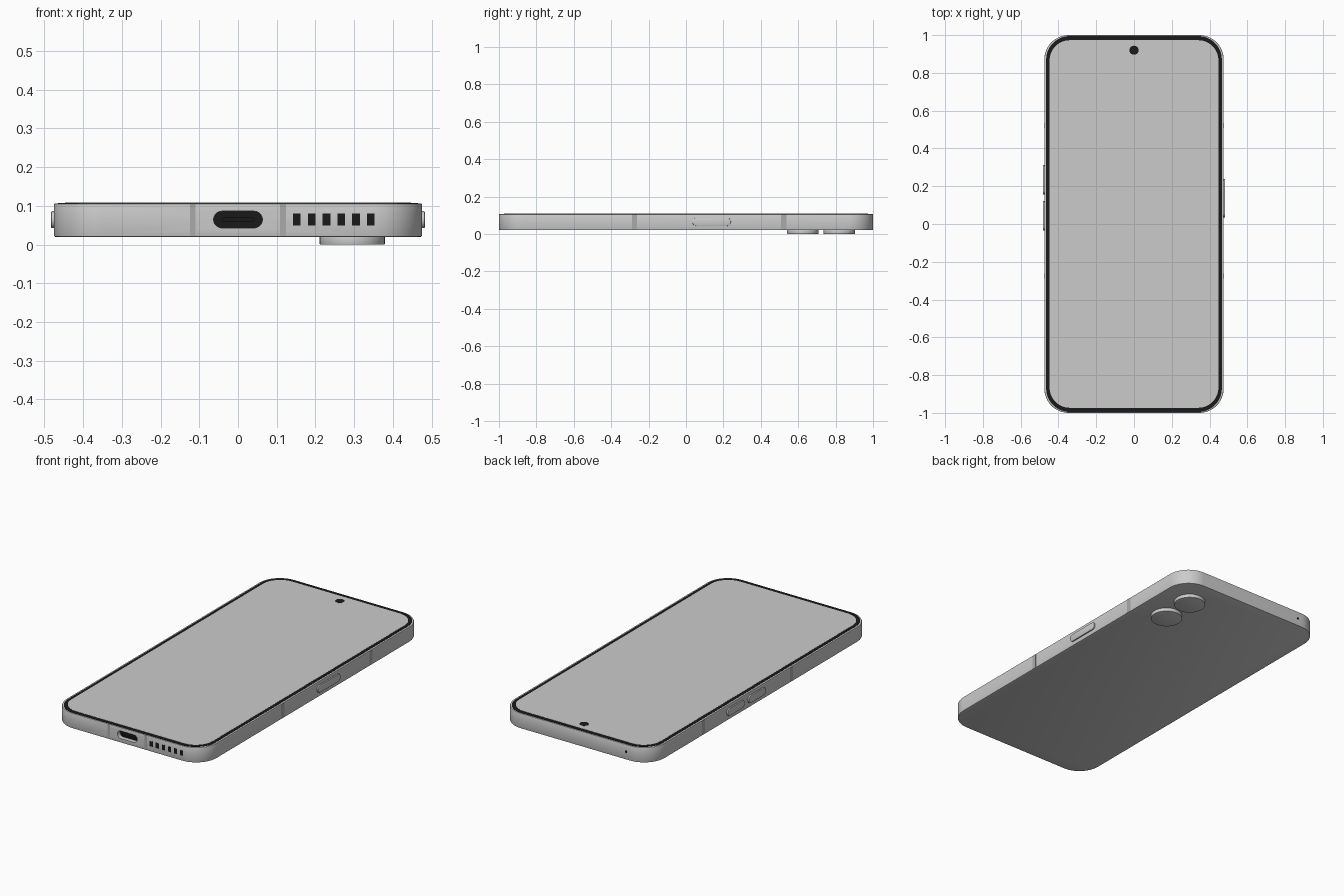
import bpy, bmesh, math
from mathutils import Matrix, Vector

if "Cube" in bpy.data.objects:
    bpy.data.objects.remove(bpy.data.objects["Cube"])

UP, DOWN = Vector((0, 0, 1)), Vector((0, 0, -1))
FRONT, BACK = Vector((0, -1, 0)), Vector((0, 1, 0))
LEFT, RIGHT = Vector((-1, 0, 0)), Vector((1, 0, 0))
W, R, Z0, Z1 = 0.475, 0.13, 0.02, 0.106
MID = 0.0645


def material(name, value):
    m = bpy.data.materials.new(name)
    m.diffuse_color = (value, value, value, 1)
    m.use_nodes = True
    m.node_tree.nodes["Principled BSDF"].inputs["Base Color"].default_value = m.diffuse_color
    return m


BLACK = material("black", 0.01)
BAND = material("band_grey", 0.4)


def outline(w, h, r, n):
    """Rounded rectangle centred on the origin (plain rectangle when r is 0)."""
    if r == 0:
        return [(-w/2, -h/2), (w/2, -h/2), (w/2, h/2), (-w/2, h/2)]
    pts = []
    for q, (sx, sy) in enumerate([(1, 1), (-1, 1), (-1, -1), (1, -1)]):
        for i in range(n + 1):
            a = math.pi / 2 * (q + i / n)
            pts.append((sx*(w/2 - r) + r*math.cos(a), sy*(h/2 - r) + r*math.sin(a)))
    return pts


def smooth(ob):
    bpy.ops.object.select_all(action='DESELECT')
    ob.select_set(True)
    bpy.context.view_layer.objects.active = ob
    bpy.ops.object.shade_smooth_by_angle(angle=math.radians(30))


def apply(ob, mod):
    bpy.context.view_layer.objects.active = ob
    bpy.ops.object.modifier_apply(modifier=mod.name)


def prism(name, w, h, r, origin, normal, depth, bevel=0, mat=None, n=12):
    """Extrude a rounded rectangle from origin along normal."""
    y = BACK if abs(normal.z) > 0.5 else UP
    x = y.cross(normal)
    M = Matrix.Translation(origin) @ Matrix((x, y, normal)).transposed().to_4x4()
    bm = bmesh.new()
    verts = [bm.verts.new((px, py, 0)) for px, py in outline(w, h, r, n)]
    bmesh.ops.remove_doubles(bm, verts=verts, dist=1e-5)
    bm.verts.ensure_lookup_table()
    face = bm.faces.new(bm.verts[:])
    new = bmesh.ops.extrude_face_region(bm, geom=[face])["geom"]
    bmesh.ops.translate(bm, vec=(0, 0, depth), verts=[v for v in new if isinstance(v, bmesh.types.BMVert)])
    bmesh.ops.recalc_face_normals(bm, faces=bm.faces)
    bm.transform(M)
    bmesh.ops.recalc_face_normals(bm, faces=bm.faces)
    me = bpy.data.meshes.new(name)
    bm.to_mesh(me)
    bm.free()
    ob = bpy.data.objects.new(name, me)
    bpy.context.collection.objects.link(ob)
    if mat:
        me.materials.append(mat)
    if bevel:
        mod = ob.modifiers.new("edge", 'BEVEL')
        mod.width, mod.segments = bevel, 2
        mod.limit_method, mod.angle_limit = 'ANGLE', math.radians(40)
        apply(ob, mod)
    smooth(ob)
    return ob


# Body with the charging port cut into the bottom edge
body = prism("body_frame", 2*W, 2, R, (0, 0, Z0), UP, Z1 - Z0, bevel=0.003, n=16)
cutter = prism("port_cutter", 0.126, 0.043, 0.0215, (0, -1.02, MID), BACK, 0.08)
cutter.hide_render = True
mod = body.modifiers.new("port", 'BOOLEAN')
mod.operation, mod.object, mod.solver = 'DIFFERENCE', cutter, 'EXACT'
apply(body, mod)
bpy.data.objects.remove(cutter)
smooth(body)

# Port lining and tongue
prism("port_floor", 0.126, 0.043, 0.0215, (0, -0.94, MID), FRONT, 0.035, mat=BLACK)
prism("port_tongue", 0.085, 0.010, 0.004, (0, -0.94, MID), FRONT, 0.05, mat=BLACK, n=4)

# Display: black border, screen and front camera hole
prism("display_border", 0.93, 1.955+0.035, 0.125, (0, 0, 0.100), UP, 0.0072, mat=BLACK, n=16)
prism("screen", 0.894, 1.946, 0.107, (0, 0, 0.104), UP, 0.004, n=16)
prism("front_camera", 0.048, 0.048, 0.024, (0, 0.92, 0.106), UP, 0.0025, mat=BLACK)

# Rear cameras
for i, y in enumerate((0.625, 0.82)):
    prism(f"rear_camera_{i+1}", 0.168, 0.168, 0.084, (0.295, y, 0.024), DOWN, 0.024, bevel=0.002, n=16)

# Side buttons
for name, side, y, length in (("power_button", RIGHT, 0.137, 0.205),
                              ("volume_up_button", LEFT, 0.234, 0.155),
                              ("volume_down_button", LEFT, 0.043, 0.155)):
    prism(name, length, 0.043, 0.021, side*(W - 0.004) + Vector((0, y, MID)), side, 0.0115, bevel=0.002)

# Antenna bands on both sides and the bottom edge
bh, bz = Z1 - Z0 - 0.004, (Z0 + Z1) / 2
for name, side in (("left", LEFT), ("right", RIGHT)):
    for i, y in enumerate((-0.275, 0.522)):
        prism(f"{name}_band_{i+1}", 0.028, bh, 0, side*(W - 0.003) + Vector((0, y, bz)), side, 0.0036, mat=BAND)
for i, x in enumerate((-0.117, 0.116)):
    prism(f"bottom_band_{i+1}", 0.015, bh, 0, (x, -0.997, bz), FRONT, 0.0036, mat=BAND)

# Speaker slots and top microphone
for i in range(6):
    prism(f"speaker_slot_{i+1}", 0.02, 0.03, 0, (0.152 + 0.0382*i, -0.995, MID), FRONT, 0.0056, mat=BLACK)
prism("microphone", 0.014, 0.014, 0.007, (-0.32, 0.995, MID), BACK, 0.0056, mat=BLACK, n=6)
